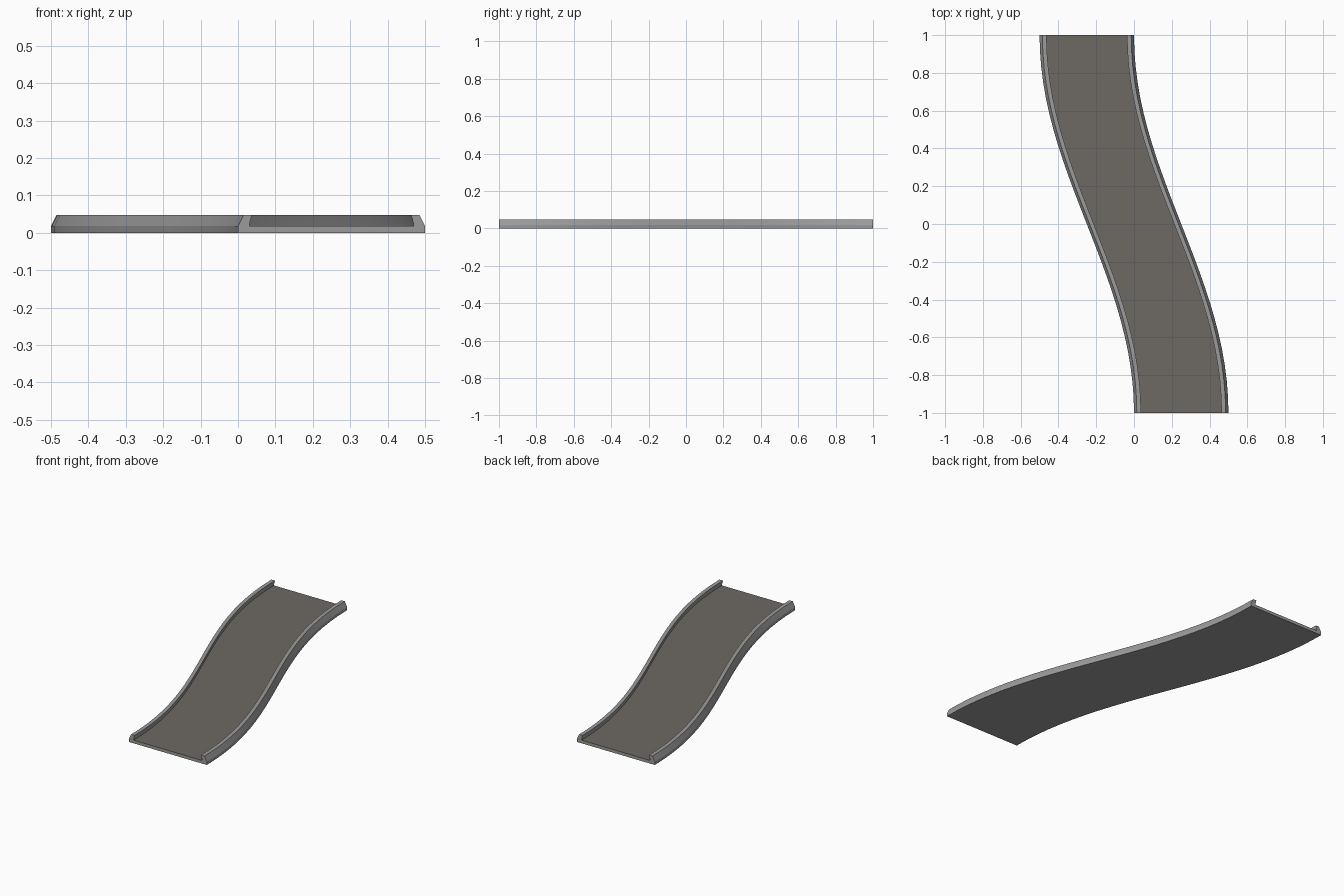
import bpy, bmesh, math

if "Cube" in bpy.data.objects:
    bpy.data.objects.remove(bpy.data.objects["Cube"])

SEGMENTS = 24


def material(name, colour):
    m = bpy.data.materials.new(name)
    m.diffuse_color = (*colour, 1)
    m.use_nodes = True
    m.node_tree.nodes["Principled BSDF"].inputs["Base Color"].default_value = m.diffuse_color
    return m


grey = material("curb grey", (0.33, 0.33, 0.33))
brown = material("road brown grey", (0.155, 0.138, 0.122))

# Half of the cross-section, from the outer bottom edge to the inner road edge
half = [(0.25, 0.0), (0.25, 0.018), (0.235, 0.048), (0.213, 0.048),
        (0.218, 0.028), (0.22, 0.018)]
profile = half + [(-x, z) for x, z in reversed(half)]
n = len(profile)
road_edge = len(half) - 1

# Sweep the section along an S-shaped path
bm = bmesh.new()
rings = []
for i in range(SEGMENTS + 1):
    y = -1 + 2 * i / SEGMENTS
    cx = -0.25 * math.sin(math.pi * y / 2)
    rings.append([bm.verts.new((cx + x, y, z)) for x, z in profile])
for a, b in zip(rings, rings[1:]):
    for k in range(n):
        j = (k + 1) % n
        f = bm.faces.new((a[k], a[j], b[j], b[k]))
        # Only the road surface between the curbs is brown
        f.material_index = 1 if k == road_edge else 0
# Closed ends
bm.faces.new(rings[0])
bm.faces.new(list(reversed(rings[-1])))
bmesh.ops.recalc_face_normals(bm, faces=bm.faces)

mesh = bpy.data.meshes.new("curved_road")
bm.to_mesh(mesh)
bm.free()
mesh.materials.append(grey)
mesh.materials.append(brown)
road = bpy.data.objects.new("curved_road", mesh)
bpy.context.collection.objects.link(road)

# Smooth along the bend, sharp along the curb edges
bpy.context.view_layer.objects.active = road
road.select_set(True)
bpy.ops.object.shade_smooth_by_angle(angle=math.radians(15))
